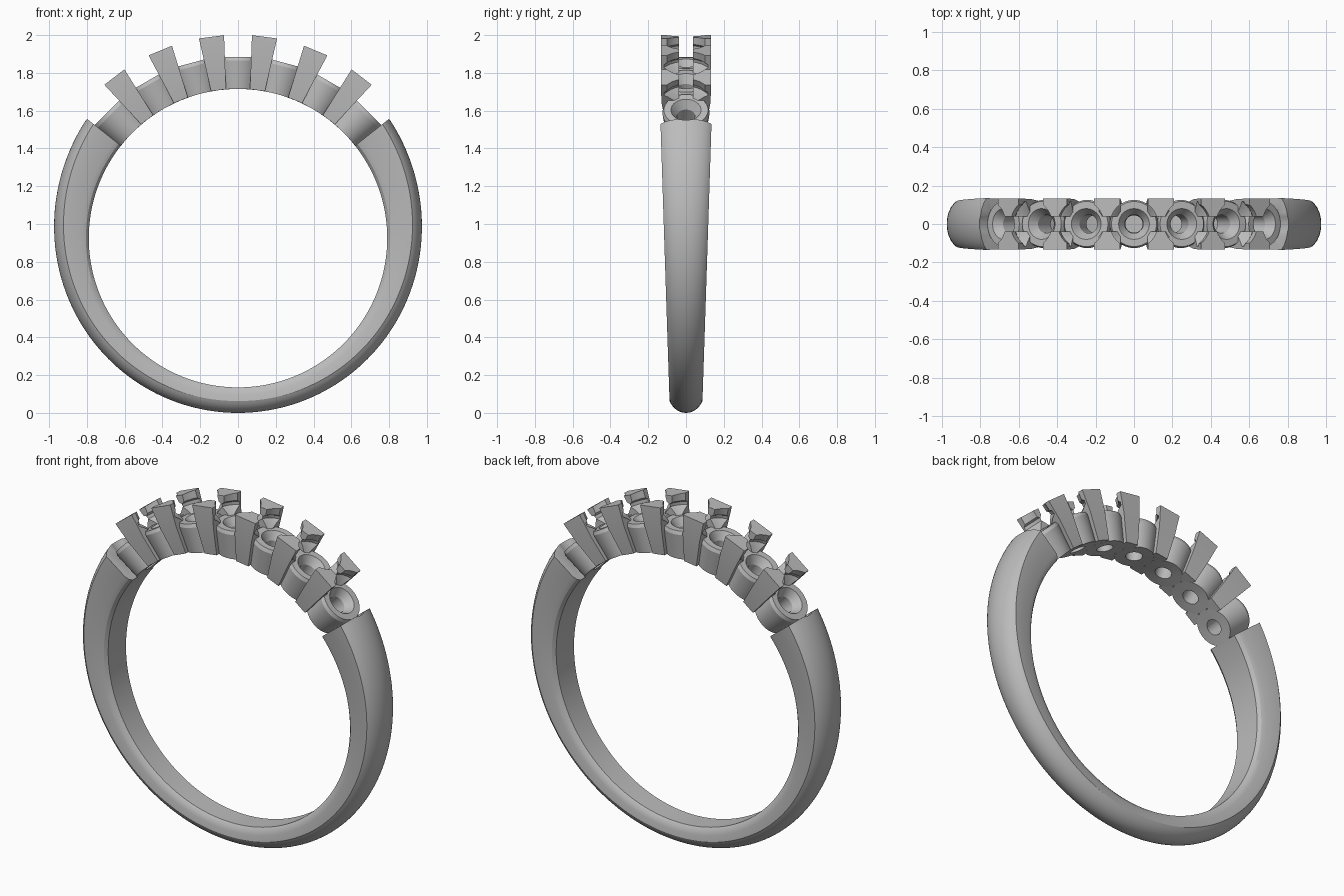
import bpy
import bmesh
from math import sin, cos, pi, radians, sqrt
from mathutils import Matrix, Vector

if "Cube" in bpy.data.objects:
    bpy.data.objects.remove(bpy.data.objects["Cube"])

CENTRE = 0.925      # height of the finger hole centre
BORE = 0.79         # finger hole radius
STEP = radians(15)  # angle between neighbouring stone seats
SIDES = 40

metal = bpy.data.materials.new("grey_metal")
metal.use_nodes = True
grey = (0.5, 0.5, 0.5, 1)
metal.diffuse_color = grey
metal.node_tree.nodes["Principled BSDF"].inputs["Base Color"].default_value = grey


def loft(name, rings, matrix, cyclic=False):
    """Skin equal-length closed rings; cap the ends unless cyclic."""
    bm = bmesh.new()
    loops = [[bm.verts.new(matrix @ Vector(p)) for p in ring] for ring in rings]
    n = len(loops[0])
    pairs = list(zip(loops, loops[1:]))
    if cyclic:
        pairs.append((loops[-1], loops[0]))
    else:
        bm.faces.new(loops[0])
        bm.faces.new(loops[-1])
    for a, b in pairs:
        for i in range(n):
            j = (i + 1) % n
            bm.faces.new((a[i], a[j], b[j], b[i]))
    bmesh.ops.recalc_face_normals(bm, faces=bm.faces)
    mesh = bpy.data.meshes.new(name)
    bm.to_mesh(mesh)
    bm.free()
    mesh.materials.append(metal)
    obj = bpy.data.objects.new(name, mesh)
    bpy.context.collection.objects.link(obj)
    return obj


def radial(angle):
    """Local z points outward from the ring centre, local x along the ring."""
    return Matrix.Translation((0, 0, CENTRE)) @ Matrix.Rotation(angle, 4, 'Y')


def circle(radius, height, follow_bore=False):
    ring = []
    for i in range(SIDES):
        a = 2 * pi * i / SIDES
        x = radius * cos(a)
        z = sqrt(BORE ** 2 - x ** 2) if follow_bore else height
        ring.append((x, radius * sin(a), z))
    return ring


def carve(obj, cutters):
    for cutter in cutters:
        mod = obj.modifiers.new("carve", 'BOOLEAN')
        mod.operation = 'DIFFERENCE'
        mod.solver = 'EXACT'
        mod.object = cutter
    graph = bpy.context.evaluated_depsgraph_get()
    mesh = bpy.data.meshes.new_from_object(obj.evaluated_get(graph))
    obj.modifiers.clear()
    obj.data = mesh


def smooth(obj, degrees):
    bpy.ops.object.select_all(action='DESELECT')
    obj.select_set(True)
    bpy.context.view_layer.objects.active = obj
    bpy.ops.object.shade_smooth_by_angle(angle=radians(degrees))


# Stone-shaped cutters: pavilion, girdle groove and straight upper wall
STONE = [(0.09, 0.955), (0.118, 0.985), (0.138, 1.0), (0.138, 1.018),
         (0.124, 1.03), (0.124, 1.12)]
cutters = {}
for k in range(-3, 4):
    cutters[k] = loft("stone_cutter", [circle(r, h) for r, h in STONE], radial(k * STEP))
    cutters[k].hide_render = True
end_cutters = [loft("end_cutter", [circle(0.122, 0.93), circle(0.132, 1.12)],
                    radial(s * 3 * STEP)) for s in (-1, 1)]


# Tapering band with a domed outside and softened inner edges
def band_section(angle):
    t = abs(pi - angle) / radians(128.3)
    outer = 0.925 + 0.095 * t ** 2
    edge = outer - 0.063 + 0.018 * t
    width = 0.087 + 0.048 * (CENTRE + outer * cos(angle)) / 1.56
    half = [(BORE, 0.72 * width), (BORE + 0.015, 0.87 * width),
            (BORE + 0.04, 0.95 * width), (edge, width)]
    start = radians(25)
    for i in range(1, 9):
        a = start + (pi / 2 - start) * i / 8
        rise = (sin(a) - sin(start)) / (1 - sin(start))
        half.append((edge + (outer - edge) * rise, width * cos(a) / cos(start)))
    profile = half + [(r, -y) for r, y in reversed(half[:-1])]
    return [(r * sin(angle), y, r * cos(angle)) for r, y in profile]


first, last = radians(51.7), radians(308.3)
band = loft("band", [band_section(first + (last - first) * i / 120) for i in range(121)],
            Matrix.Translation((0, 0, CENTRE)))
carve(band, end_cutters)
smooth(band, 28)

# Seven drilled conical seats
for k in range(-3, 4):
    rings = [circle(0.045, BORE, True), circle(0.106, BORE, True),
             circle(0.125, 0.94), circle(0.117, 0.96),
             circle(0.08, 0.96), circle(0.048, 0.915)]
    smooth(loft(f"seat_{k + 4}", rings, radial(k * STEP), cyclic=True), 28)

# Paired prongs between the seats, hollowed by the stones on both sides
for k in range(-3, 3):
    for side, word in ((-1, "front"), (1, "back")):
        rings = []
        for h, w, outer in ((BORE, 0.04, 0.108), (0.95, 0.055, 0.13), (1.075, 0.067, 0.133)):
            rings.append([(-w, side * 0.038, h), (w, side * 0.038, h),
                          (w, side * outer, h), (-w, side * outer, h)])
        prong = loft(f"{word}_prong_{k + 4}", rings, radial((k + 0.5) * STEP))
        carve(prong, (cutters[k], cutters[k + 1]))
        smooth(prong, 25)

for cutter in list(cutters.values()) + end_cutters:
    bpy.data.objects.remove(cutter)
